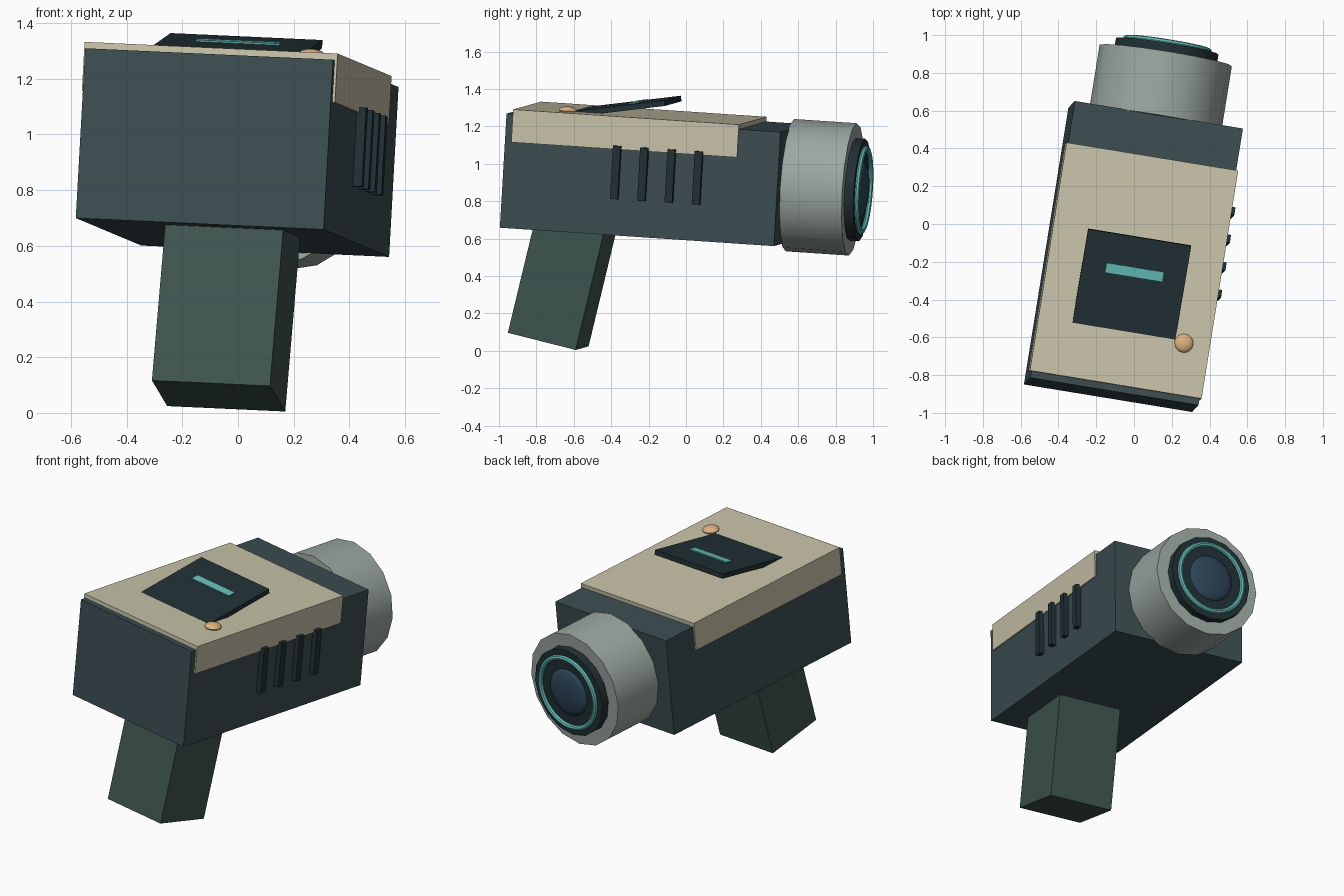
import bpy
from math import pi, radians
from mathutils import Matrix, Vector, Euler

if "Cube" in bpy.data.objects:
    bpy.data.objects.remove(bpy.data.objects["Cube"])

# tilted frame of the whole device: local x right, y towards the lens, z up
FRAME = (Matrix.Translation((-0.003, -0.172, 0.935))
         @ Euler((radians(-3.8), radians(2.6), radians(-9.3))).to_matrix().to_4x4())


def material(name, rgb):
    m = bpy.data.materials.new(name)
    m.diffuse_color = (*rgb, 1)
    m.use_nodes = True
    m.node_tree.nodes["Principled BSDF"].inputs["Base Color"].default_value = m.diffuse_color
    return m


BODY = material("slate", (0.045, 0.076, 0.084))
GRIP = material("green_slate", (0.048, 0.089, 0.076))
DARK = material("near_black", (0.015, 0.030, 0.035))
CREAM = material("cream", (0.58, 0.55, 0.40))
METAL = material("grey_metal", (0.33, 0.39, 0.36))
TEAL = material("teal", (0.127, 0.515, 0.485))
GLASS = material("blue_glass", (0.026, 0.061, 0.098))
AMBER = material("amber", (0.73, 0.45, 0.22))


def place(name, mat, loc, tilt=0.0, scale=(1, 1, 1), smooth=False):
    """Name, colour and pose the active object inside the tilted frame."""
    ob = bpy.context.object
    ob.name = name
    ob.data.materials.append(mat)
    ob.data.transform(Matrix.Diagonal((*scale, 1)))
    if smooth:
        bpy.ops.object.shade_smooth_by_angle(angle=radians(35))
    ob.matrix_world = FRAME @ Matrix.Translation(loc) @ Matrix.Rotation(tilt, 4, 'X')
    return ob


def box(name, mat, loc, size, tilt=0.0):
    bpy.ops.mesh.primitive_cube_add(size=1)
    return place(name, mat, loc, tilt, size)


def drum(name, mat, radius, y0, y1, sides=16):
    bpy.ops.mesh.primitive_cylinder_add(vertices=sides, radius=radius, depth=y1 - y0)
    return place(name, mat, (0, (y0 + y1) / 2, 0), -pi / 2, smooth=True)


# main housing and the cream cover wrapped over its top
box("body", BODY, (0, 0, 0), (0.903, 1.487, 0.612))
box("top_cover", CREAM, (0, -0.095, 0.243), (0.922, 1.225, 0.176))

# raked grip, top end buried in the housing
rake = radians(-10.3)
grip_end = Vector((0.065, -0.509, -0.908))
up = Matrix.Rotation(rake, 3, 'X') @ Vector((0, 0, 1))
box("grip", GRIP, grip_end + up * 0.36, (0.43, 0.378, 0.72), rake)

# lens assembly
drum("lens_barrel", METAL, 0.355, 0.74, 1.08)
drum("lens_bezel", DARK, 0.275, 1.05, 1.13)
bpy.ops.mesh.primitive_torus_add(major_radius=0.222, minor_radius=0.016,
                                 major_segments=32, minor_segments=8)
place("lens_glow_ring", TEAL, (0, 1.137, 0), -pi / 2, smooth=True)
bpy.ops.mesh.primitive_uv_sphere_add(segments=24, ring_count=12, radius=0.15)
place("lens_glass", GLASS, (0, 1.127, 0), -pi / 2, (1, 1, 0.23), smooth=True)

# cooling ribs on the right side
for i in range(4):
    box(f"side_rib_{i + 1}", DARK, (0.46, -0.132 + 0.148 * i, 0.032), (0.05, 0.042, 0.285))

# hinged display with a lit strip
lift = radians(10.5)
screen = Vector((-0.002, -0.193, 0.358))
box("display", DARK, screen, (0.553, 0.553, 0.03), lift)
strip = Matrix.Rotation(lift, 3, 'X') @ Vector((0.003, 0.09, 0.016))
box("display_strip", TEAL, screen + strip, (0.305, 0.05, 0.01), lift)

# push button
bpy.ops.mesh.primitive_uv_sphere_add(segments=16, ring_count=8, radius=0.05)
place("button", AMBER, (0.322, -0.433, 0.337), 0, (1, 1, 0.45), smooth=True)
